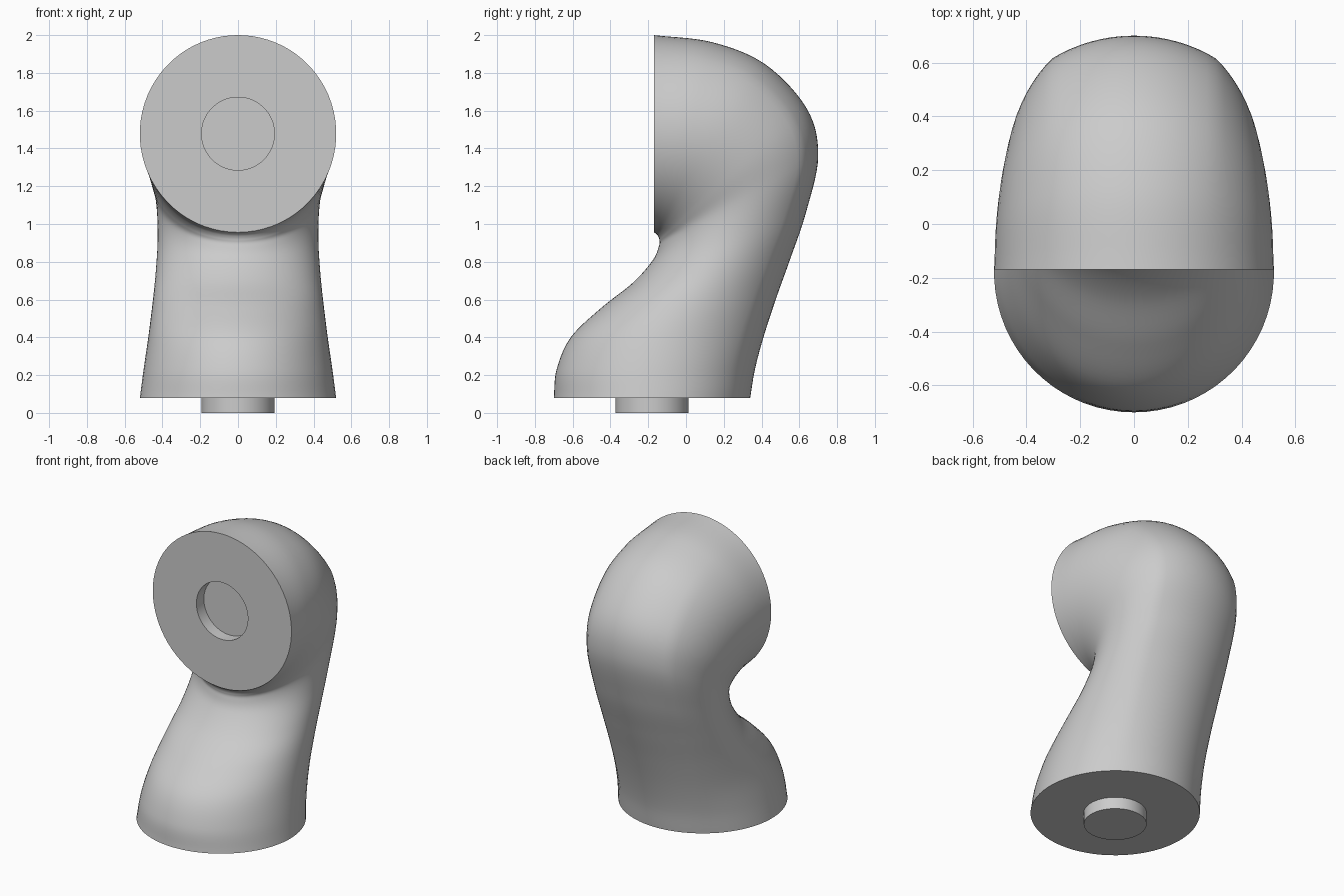
import bpy, bmesh, math
from mathutils import Vector

cube = bpy.data.objects.get("Cube")
if cube:
    bpy.data.objects.remove(cube)

R, HOLE, DEPTH = 0.52, 0.193, 0.08
CHORD = 0.305                                  # half width of the back strip
SAG = R - math.sqrt(R * R - CHORD * CHORD)
N_BACK, N_SIDE, STEPS = 16, 28, 7

grey = bpy.data.materials.new("plain_grey")
grey.use_nodes = True
colour = (0.6, 0.6, 0.6, 1)
grey.diffuse_color = colour
grey.node_tree.nodes["Principled BSDF"].inputs["Base Color"].default_value = colour

# Sections from base to upper face: front y, z, back y, z, half width
rows = [
    (-.70, .08, .34, .08, .52),
    (-.685, .23, .365, .23, .50),
    (-.61, .40, .41, .40, .475),
    (-.45, .555, .475, .60, .453),
    (-.28, .69, .55, .81, .435),
    (-.175, .81, .635, 1.06, .425),
    (-.143, .885, .70, 1.36, .435),
    (-.141, .915, .64, 1.61, .465),
    (-.147, .935, .42, 1.845, .495),
    (-.157, .947, .14, 1.962, .513),
    (-.17, .956, -.17, 2.0, .52),
]


def spline(points):
    """Smooth curve through all the rows."""
    pts = [Vector(p) for p in points]
    pts = [2 * pts[0] - pts[1]] + pts + [2 * pts[-1] - pts[-2]]
    out = []
    for a, b, c, d in zip(pts, pts[1:], pts[2:], pts[3:]):
        for i in range(STEPS):
            t = i / STEPS
            out.append(b + (c - a) * t / 2 + (2 * a - 5 * b + 4 * c - d) * t * t / 2
                       + (3 * b - a - 3 * c + d) * t ** 3 / 2)
    return out + [pts[-2]]


def section(row):
    """Circular strip at the back, elliptic flanks meeting at the front."""
    fy, fz, by, bz, w = row
    front, back = Vector((0, fy, fz)), Vector((0, by, bz))
    length = (back - front).length
    axis = (back - front) / length
    k = math.sqrt(1 - (CHORD / w) ** 2)
    semi = (length - SAG) / (1 + k)
    half = []
    arc = math.asin(CHORD / R)
    for i in range(N_BACK // 2):
        a = arc * i / (N_BACK // 2)
        half.append((R * math.sin(a), length - R + R * math.cos(a)))
    start = math.asin(CHORD / w)
    for i in range(N_SIDE + 1):
        a = start + (math.pi - start) * i / N_SIDE
        half.append((w * math.sin(a), semi + semi * math.cos(a)))
    loop = half + [(-x, t) for x, t in half[-2:0:-1]]
    return [front + axis * t + Vector((x, 0, 0)) for x, t in loop]


def finish(bm, name):
    bmesh.ops.recalc_face_normals(bm, faces=bm.faces)
    mesh = bpy.data.meshes.new(name)
    bm.to_mesh(mesh)
    bm.free()
    obj = bpy.data.objects.new(name, mesh)
    bpy.context.collection.objects.link(obj)
    mesh.materials.append(grey)
    bpy.ops.object.select_all(action='DESELECT')
    obj.select_set(True)
    bpy.context.view_layer.objects.active = obj
    bpy.ops.object.shade_smooth_by_angle(angle=math.radians(35))


def bridge(bm, a, b):
    n = len(a)
    for i in range(n):
        j = (i + 1) % n
        bm.faces.new((a[i], a[j], b[j], b[i]))


# Curved body with a round socket sunk in the upper face
bm = bmesh.new()
rings = [section(r) for r in spline(rows)]
centre = Vector((0, -.17, 1.478))
rim = [centre + (p - centre).normalized() * HOLE for p in rings[-1]]
rings += [rim, [p + Vector((0, DEPTH, 0)) for p in rim]]
loops = [[bm.verts.new(p) for p in ring] for ring in rings]
for a, b in zip(loops, loops[1:]):
    bridge(bm, a, b)
bm.faces.new(loops[0])
bm.faces.new(loops[-1])
finish(bm, "curved_body")

# Round peg under the base
bm = bmesh.new()
bmesh.ops.create_cone(bm, cap_ends=True, segments=64, radius1=HOLE,
                      radius2=HOLE, depth=DEPTH)
bmesh.ops.translate(bm, verts=bm.verts, vec=(0, -.18, DEPTH / 2))
finish(bm, "base_peg")
